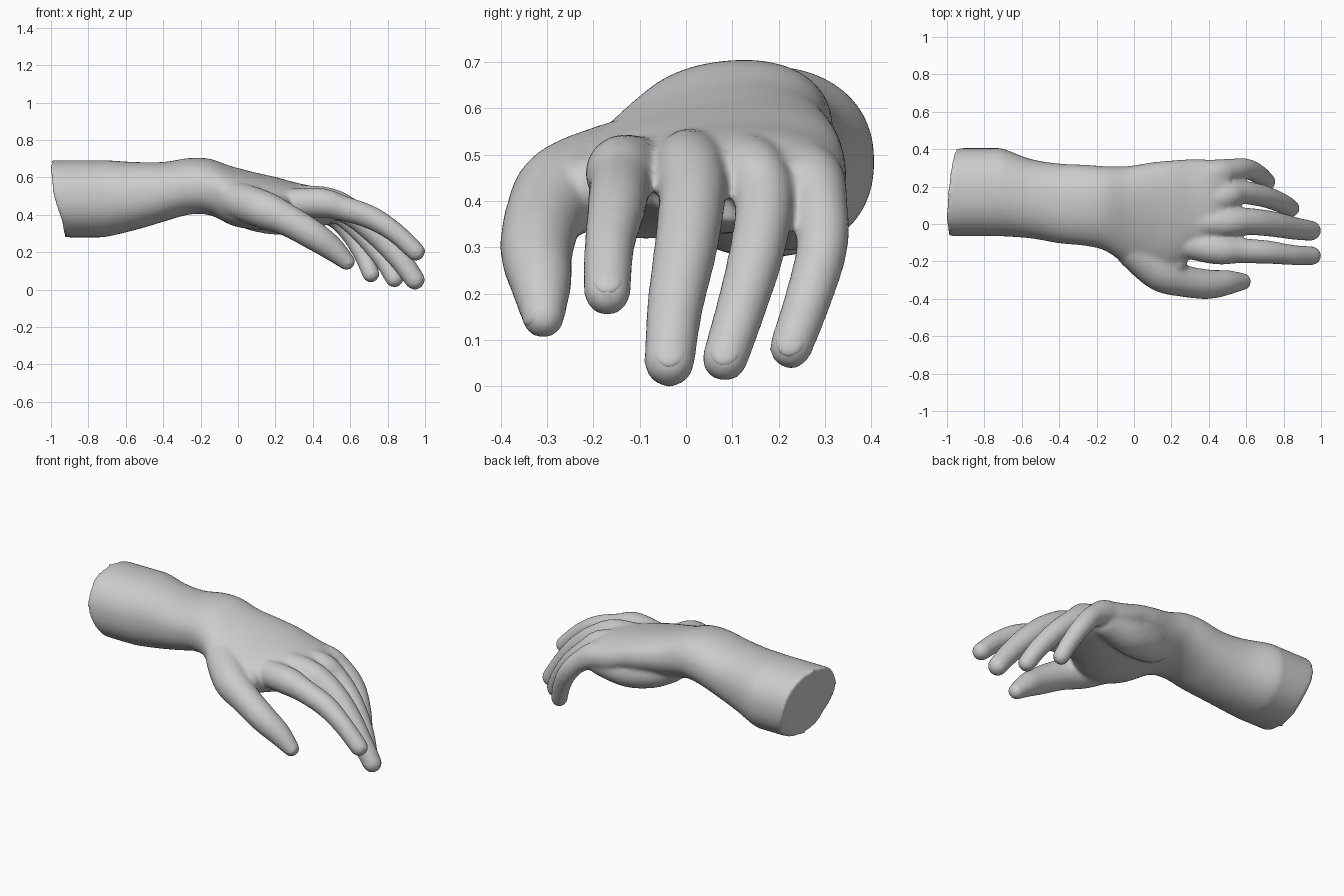
import bpy, bmesh, math
from mathutils import Vector, Matrix

if "Cube" in bpy.data.objects:
    bpy.data.objects.remove(bpy.data.objects["Cube"])

Z = Vector((0, 0, 1))


def spline(pts, steps):
    """Catmull-Rom through tuples of numbers."""
    p = [pts[0]] + pts + [pts[-1]]
    out = []
    for i in range(1, len(p) - 2):
        for k in range(steps):
            t = k / steps
            out.append(tuple(
                0.5 * (2 * b + (c - a) * t + (2 * a - 5 * b + 4 * c - d) * t * t
                       + (3 * b - a - 3 * c + d) * t ** 3)
                for a, b, c, d in zip(*p[i - 1:i + 3])))
    out.append(pts[-1])
    return out


def loft(bm, rings):
    """Closed skin through a list of equal-length point rings."""
    rows = [[bm.verts.new(co) for co in r] for r in rings]
    n = len(rows[0])
    for a, b in zip(rows, rows[1:]):
        for i in range(n):
            bm.faces.new((a[i], a[(i + 1) % n], b[(i + 1) % n], b[i]))
    bm.faces.new(rows[0][::-1])
    bm.faces.new(rows[-1])


def tube(bm, pts):
    """Round tube with dome ends through (x, y, z, radius) points."""
    path = spline(pts, 6)
    cen = [Vector(p[:3]) for p in path]
    rad = [p[3] for p in path]
    dirs = [(cen[min(i + 1, len(cen) - 1)] - cen[max(i - 1, 0)]).normalized()
            for i in range(len(cen))]
    d0, d1 = dirs[0], dirs[-1]
    ts = [0.3, 0.55, 0.75, 0.9, 0.98]
    head = [(cen[0] - d0 * rad[0] * t, rad[0] * math.sqrt(1 - t * t), d0) for t in ts[::-1]]
    tail = [(cen[-1] + d1 * rad[-1] * t, rad[-1] * math.sqrt(1 - t * t), d1) for t in ts]
    rings = []
    for c, r, d in head + list(zip(cen, rad, dirs)) + tail:
        s = d.cross(Z).normalized()
        u = s.cross(d)
        rings.append([c + s * r * math.cos(a) + u * r * math.sin(a)
                      for a in (math.tau * i / 20 for i in range(20))])
    loft(bm, rings)


def power(v, e):
    return math.copysign(abs(v) ** e, v)


bm = bmesh.new()

# forearm, wrist and palm: x, centre y, centre z, half width, half height, tilt
sections = [
    (-1.00, .170, .485, .236, .206, 0), (-.76, .170, .485, .236, .206, 0),
    (-.70, .168, .487, .234, .204, 0), (-.55, .135, .500, .212, .182, 0),
    (-.40, .110, .522, .213, .160, 2), (-.26, .100, .552, .217, .150, 5),
    (-.15, .082, .548, .228, .147, 9), (-.03, .042, .500, .272, .146, 13),
    (.10, .030, .472, .305, .138, 12), (.21, .045, .462, .298, .128, 9),
    (.31, .085, .450, .262, .120, 4), (.42, .110, .440, .232, .105, 0),
    (.51, .110, .425, .210, .072, -2)]
rings = []
for j, (x, yc, zc, hy, hz, tilt) in enumerate(spline(sections, 6)):
    ca, sa = math.cos(math.radians(tilt)), math.sin(math.radians(tilt))
    ring = []
    for i in range(40):
        a = math.tau * i / 40
        y, z = hy * power(math.cos(a), .92), hz * power(math.sin(a), .90)
        y, z = yc + y * ca - z * sa, zc + y * sa + z * ca
        # slanted cut at the arm end
        cut = .07 * min(1, max(0, (.53 - z) / .2)) + .04 * max(0, (y - .17) / .23)
        ring.append((x + cut * max(0, 1 - j / 6), y, z))
    rings.append(ring)
loft(bm, rings)

# fingers with their hand bones: x, y, z, radius
fingers = {
    "index": [(.16, -.08, .455, .075), (.43, -.135, .464, .080), (.56, -.142, .435, .068),
              (.71, -.150, .385, .063), (.84, -.165, .305, .055), (.950, -.170, .203, .051)],
    "middle": [(.14, .02, .480, .078), (.45, .008, .472, .080), (.60, .014, .415, .073),
               (.74, .000, .303, .069), (.86, -.024, .170, .061), (.945, -.036, .053, .055)],
    "ring": [(.14, .11, .480, .078), (.45, .140, .464, .078), (.56, .168, .402, .064),
             (.68, .152, .288, .060), (.78, .116, .160, .054), (.836, .084, .060, .050)],
    "little": [(.12, .20, .460, .080), (.40, .258, .445, .083), (.52, .288, .390, .062),
               (.605, .293, .298, .056), (.67, .262, .185, .051), (.710, .226, .084, .047)],
    "thumb": [(.00, -.14, .475, .100), (.14, -.258, .425, .102), (.27, -.305, .368, .086),
              (.40, -.322, .292, .079), (.50, -.313, .222, .067), (.580, -.308, .150, .047)]}
for pts in fingers.values():
    tube(bm, pts)

# deep heel pad on the little-finger side, and web between thumb and index
tube(bm, [(.00, .16, .445, .095), (.10, .20, .415, .105),
          (.24, .230, .395, .103), (.40, .245, .405, .085)])
tube(bm, [(.08, -.17, .455, .09), (.22, -.205, .435, .065)])

bmesh.ops.recalc_face_normals(bm, faces=bm.faces)
mesh = bpy.data.meshes.new("hand_and_forearm")
bm.to_mesh(mesh)
bm.free()
hand = bpy.data.objects.new("hand_and_forearm", mesh)
bpy.context.collection.objects.link(hand)

# fuse all the volumes into one soft skin
rem = hand.modifiers.new("fuse", 'REMESH')
rem.mode = 'VOXEL'
rem.voxel_size = .010
rem.use_smooth_shade = True
sm = hand.modifiers.new("soften", 'SMOOTH')
sm.factor = .5
sm.iterations = 14

# finger nails: shallow shells on the back of each tip; the thumb's faces sideways
for name, pts in fingers.items():
    end, prev, r = Vector(pts[-1][:3]), Vector(pts[-2][:3]), pts[-1][3]
    d = (end - prev).normalized()
    u = Vector((.3, -1, .5)) if name == "thumb" else Vector((1, 0, .6))
    u = (u - d * u.dot(d)).normalized()
    s = d.cross(u)
    nb = bmesh.new()
    bmesh.ops.create_uvsphere(nb, u_segments=24, v_segments=12, radius=1)
    frame = Matrix((d * r * .80, s * r * .68, u * r * .34)).transposed().to_4x4()
    frame.translation = end + u * r * .59 - d * r * .1
    nb.transform(frame)
    bmesh.ops.recalc_face_normals(nb, faces=nb.faces)
    for f in nb.faces:
        f.smooth = True
    nm = bpy.data.meshes.new(name + "_nail")
    nb.to_mesh(nm)
    nb.free()
    bpy.context.collection.objects.link(bpy.data.objects.new(name + "_nail", nm))
